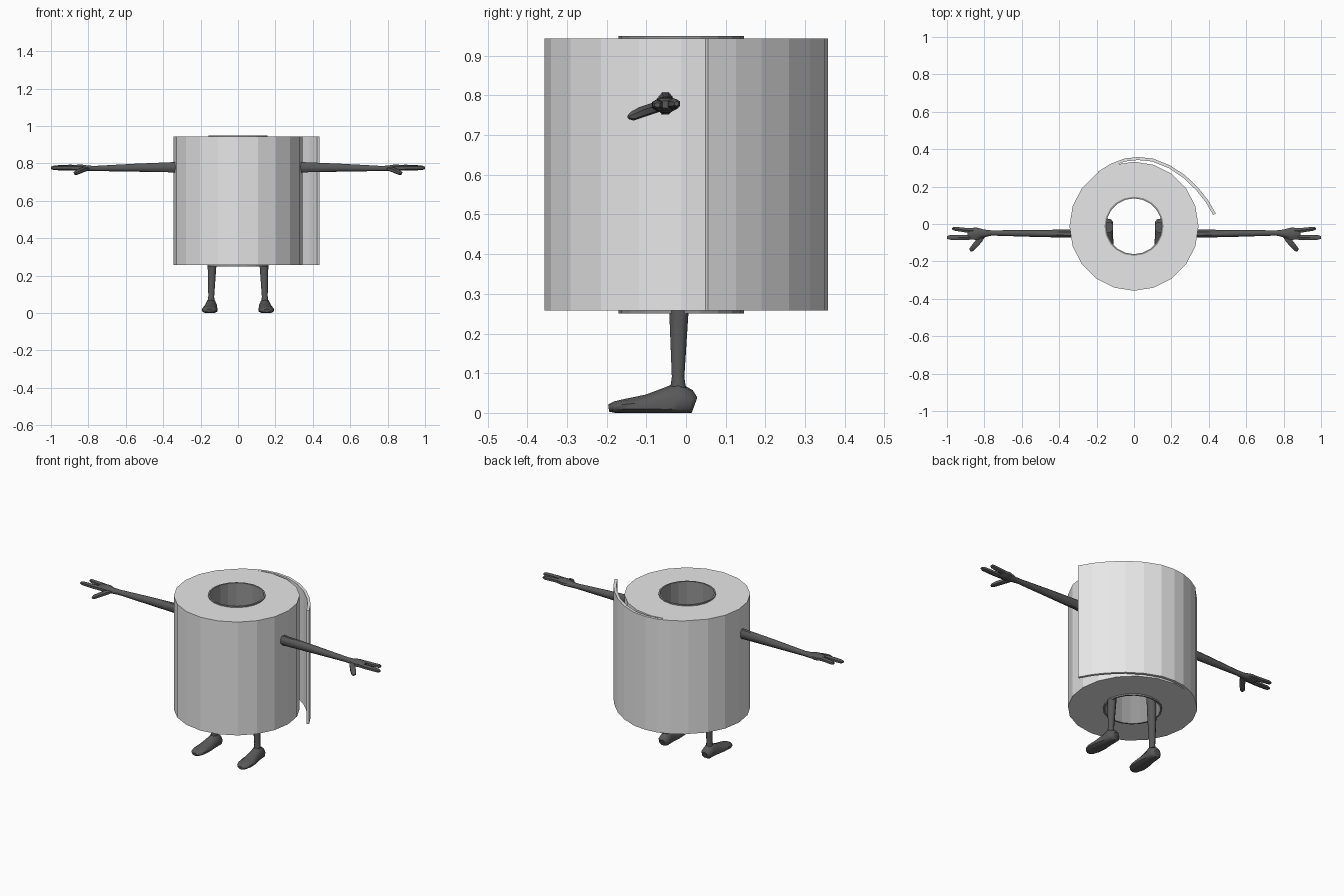
import bpy, bmesh, math
from mathutils import Vector

if "Cube" in bpy.data.objects:
    bpy.data.objects.remove(bpy.data.objects["Cube"])

CY = -0.012  # centre of the roll in y


def material(name, v):
    m = bpy.data.materials.new(name)
    m.diffuse_color = (v, v, v, 1)
    m.use_nodes = True
    m.node_tree.nodes["Principled BSDF"].inputs["Base Color"].default_value = m.diffuse_color
    return m


PAPER = material("paper white", 0.8)
CARD = material("core grey", 0.3)
DARK = material("limb charcoal", 0.1)


def finish(name, bm, mat, mirror=False, smooth=None):
    bmesh.ops.recalc_face_normals(bm, faces=bm.faces)
    me = bpy.data.meshes.new(name)
    bm.to_mesh(me)
    bm.free()
    ob = bpy.data.objects.new(name, me)
    bpy.context.collection.objects.link(ob)
    me.materials.append(mat)
    if mirror:
        ob.modifiers.new("mirror", 'MIRROR').use_mirror_merge = False
    if smooth:
        bpy.ops.object.select_all(action='DESELECT')
        ob.select_set(True)
        bpy.context.view_layer.objects.active = ob
        bpy.ops.object.shade_smooth_by_angle(angle=math.radians(smooth))
    return ob


def ring_tube(name, r_out, r_in, z0, z1, n, mat):
    """Hollow cylinder: a rectangular profile turned around the roll axis."""
    bm = bmesh.new()
    prof = [(r_out, z0), (r_out, z1), (r_in, z1), (r_in, z0)]
    rings = []
    for i in range(n):
        a = 2 * math.pi * i / n - math.pi / 2
        rings.append([bm.verts.new((r * math.cos(a), CY + r * math.sin(a), z)) for r, z in prof])
    for i in range(n):
        p, q = rings[i], rings[(i + 1) % n]
        for k in range(4):
            bm.faces.new((p[k], q[k], q[(k + 1) % 4], p[(k + 1) % 4]))
    return finish(name, bm, mat)


def loft(name, sections, up, n=8, floor=None):
    """Limb through (x, y, z, half width, half height) sections, mirrored in x."""
    bm = bmesh.new()
    pts = [Vector(s[:3]) for s in sections]
    rings = []
    for i, s in enumerate(sections):
        t = (pts[min(i + 1, len(pts) - 1)] - pts[max(i - 1, 0)]).normalized()
        side = t.cross(Vector(up)).normalized()
        upv = side.cross(t)
        ring = []
        for k in range(n):
            a = 2 * math.pi * (k + 0.5) / n
            p = pts[i] + side * (s[3] * math.cos(a)) + upv * (s[4] * math.sin(a))
            if floor is not None:
                p.z = max(p.z, floor)
            ring.append(bm.verts.new(p))
        rings.append(ring)
    for p, q in zip(rings, rings[1:]):
        for k in range(n):
            bm.faces.new((p[k], p[(k + 1) % n], q[(k + 1) % n], q[k]))
    bm.faces.new(rings[0])
    bm.faces.new(rings[-1])
    return finish(name, bm, DARK, mirror=True, smooth=50)


# Roll and cardboard core
ring_tube("paper_roll", 0.345, 0.154, 0.258, 0.943, 20, PAPER)
ring_tube("cardboard_core", 0.158, 0.149, 0.25, 0.95, 20, CARD)

# Loose sheet peeling off the back of the roll
path = [(-0.19, 0.272), (-0.12, 0.315), (-0.05, 0.342), (0.02, 0.35), (0.1, 0.342), (0.19, 0.306),
        (0.27, 0.253), (0.34, 0.185), (0.39, 0.122), (0.43, 0.052)]
bm = bmesh.new()
rows = []
for i, (x, y) in enumerate(path):
    a, b = path[max(i - 1, 0)], path[min(i + 1, len(path) - 1)]
    nrm = Vector((a[1] - b[1], b[0] - a[0])).normalized() * 0.008
    rows.append([bm.verts.new((x + s * nrm.x, y + s * nrm.y, z))
                 for s, z in ((1, 0.258), (1, 0.943), (-1, 0.943), (-1, 0.258))])
for p, q in zip(rows, rows[1:]):
    for k in range(4):
        bm.faces.new((p[k], q[k], q[(k + 1) % 4], p[(k + 1) % 4]))
bm.faces.new(rows[0])
bm.faces.new(rows[-1])
finish("loose_sheet", bm, PAPER)

# Arms with palm, two fingers and a thumb
Z = (0, 0, 1)
loft("arms", [(0.30, -0.052, 0.78, 0.024, 0.031), (0.55, -0.05, 0.777, 0.02, 0.023),
              (0.76, -0.048, 0.773, 0.015, 0.015), (0.80, -0.05, 0.773, 0.022, 0.016),
              (0.84, -0.052, 0.776, 0.036, 0.02), (0.875, -0.052, 0.777, 0.033, 0.016),
              (0.89, -0.052, 0.777, 0.02, 0.01)], Z)
loft("back_fingers", [(0.84, -0.036, 0.778, 0.014, 0.014), (0.90, -0.033, 0.779, 0.014, 0.014),
                      (0.96, -0.025, 0.779, 0.012, 0.012), (0.972, -0.024, 0.779, 0.006, 0.006)], Z, 6)
loft("front_fingers", [(0.84, -0.069, 0.775, 0.015, 0.014), (0.91, -0.072, 0.776, 0.016, 0.014),
                       (0.985, -0.072, 0.776, 0.014, 0.012), (1.0, -0.072, 0.776, 0.008, 0.006)], Z, 6)
loft("thumbs", [(0.80, -0.055, 0.772, 0.012, 0.01), (0.825, -0.085, 0.767, 0.018, 0.014),
                (0.85, -0.115, 0.757, 0.017, 0.014), (0.868, -0.135, 0.748, 0.014, 0.012),
                (0.873, -0.145, 0.745, 0.006, 0.005)], Z, 6)

# Legs rising into the core, and feet
loft("legs", [(0.137, -0.018, 0.38, 0.028, 0.03), (0.139, -0.018, 0.25, 0.025, 0.026),
              (0.143, -0.02, 0.09, 0.017, 0.017), (0.145, -0.02, 0.04, 0.022, 0.025)], (0, 1, 0))
loft("feet", [(0.143, 0.021, 0.018, 0.022, 0.022), (0.143, 0.01, 0.022, 0.033, 0.036),
              (0.144, -0.02, 0.026, 0.034, 0.052), (0.146, -0.05, 0.022, 0.034, 0.042),
              (0.149, -0.10, 0.018, 0.042, 0.028), (0.152, -0.15, 0.016, 0.043, 0.02),
              (0.153, -0.18, 0.014, 0.033, 0.015), (0.153, -0.195, 0.012, 0.016, 0.009)],
     Z, 10, floor=0.0)
